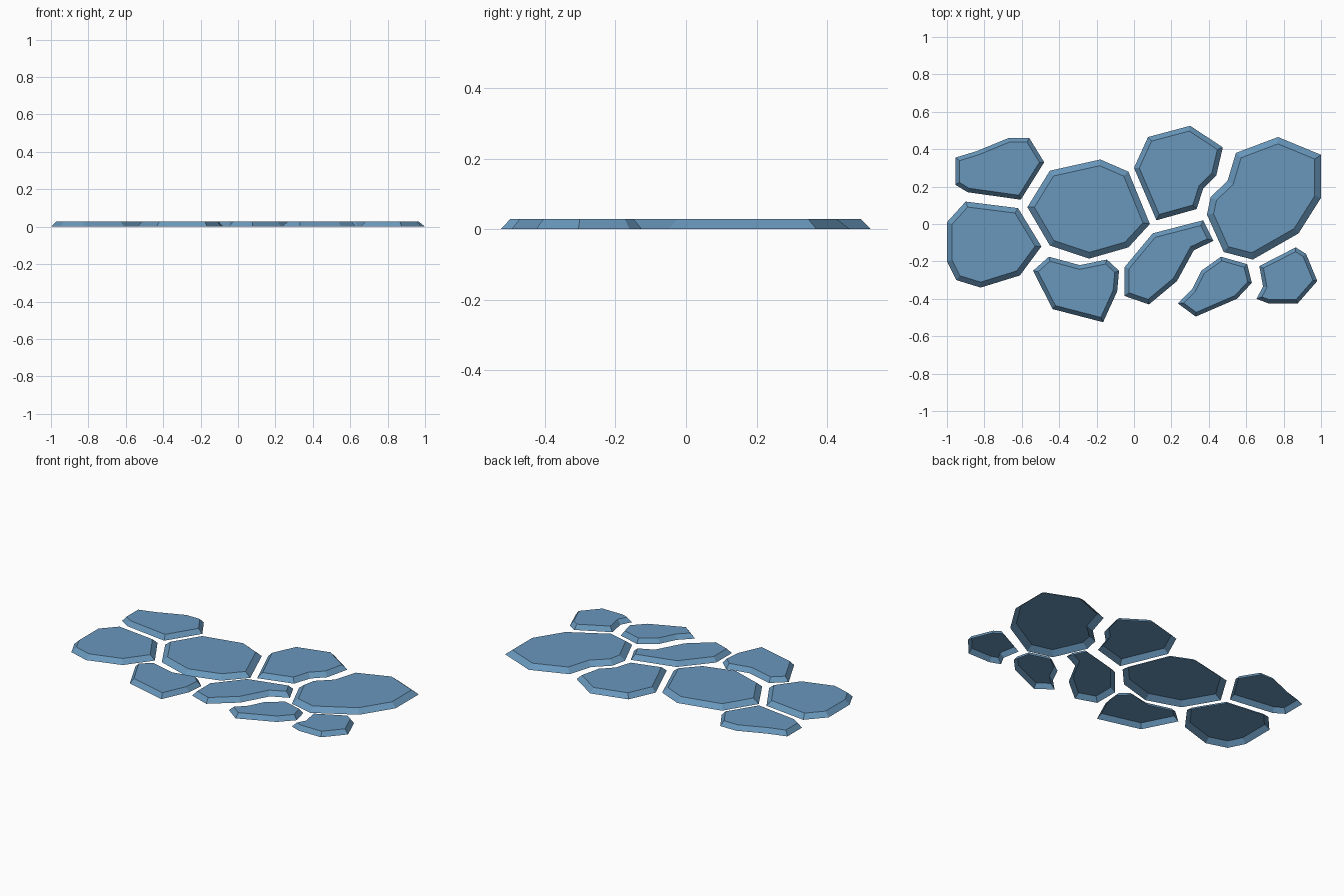
import bpy
from mathutils import Vector

if "Cube" in bpy.data.objects:
    bpy.data.objects.remove(bpy.data.objects["Cube"])

HEIGHT = 0.028

mat = bpy.data.materials.new("slate_blue")
mat.diffuse_color = (0.14, 0.31, 0.50, 1)
mat.use_nodes = True
mat.node_tree.nodes["Principled BSDF"].inputs["Base Color"].default_value = mat.diffuse_color


def inset(pts, d):
    """Mitred inward offset of a clockwise outline."""
    out = []
    n = len(pts)
    for i in range(n):
        a, b, c = (Vector(pts[(i + k) % n]) for k in (-1, 0, 1))
        e1, e2 = (b - a).normalized(), (c - b).normalized()
        n1, n2 = Vector((e1.y, -e1.x)), Vector((e2.y, -e2.x))
        out.append(b + (n1 + n2) * d / (1 + n1.dot(n2)))
    return out


def stone(name, pts, d):
    """Flat-topped slab with sloped sides, open underneath."""
    n = len(pts)
    verts = [(x, y, 0) for x, y in pts] + [(p.x, p.y, HEIGHT) for p in inset(pts, d)]
    faces = [(i, i + n, (i + 1) % n + n, (i + 1) % n)[::-1] for i in range(n)]
    faces.append(tuple(range(2 * n - 1, n - 1, -1)))
    mesh = bpy.data.meshes.new(name)
    mesh.from_pydata(verts, [], faces)
    mesh.materials.append(mat)
    bpy.context.collection.objects.link(bpy.data.objects.new(name, mesh))


# Back row of paving stones
stone("stone_back_left", [(-.955, .355), (-.84, .39), (-.67, .46), (-.56, .46), (-.48, .33),
                          (-.605, .13), (-.89, .17), (-.955, .21)], .022)
stone("stone_back_middle", [(0, .30), (.075, .465), (.30, .525), (.475, .41), (.44, .26),
                            (.37, .19), (.335, .08), (.12, .02)], .026)
stone("stone_back_right", [(.545, .38), (.77, .465), (1, .37), (1, .14), (.88, -.05), (.635, -.19),
                           (.48, -.15), (.39, .05), (.41, .145), (.50, .23)], .034)
# Middle stones
stone("stone_left", [(-1, .01), (-.90, .12), (-.62, .085), (-.495, -.12), (-.61, -.275),
                     (-.82, -.34), (-.95, -.30), (-1, -.20)], .028)
stone("stone_centre", [(-.57, .09), (-.45, .285), (-.18, .345), (-.03, .28), (.085, 0),
                       (-.03, -.125), (-.24, -.185), (-.45, -.115)], .032)
# Front row
stone("stone_front_left", [(-.54, -.25), (-.455, -.175), (-.29, -.22), (-.145, -.19), (-.08, -.25),
                           (-.09, -.36), (-.165, -.525), (-.435, -.455)], .022)
stone("stone_front_middle", [(-.05, -.23), (.10, -.05), (.37, .02), (.425, -.09), (.32, -.14),
                             (.23, -.305), (.08, -.43), (-.05, -.385)], .024)
stone("stone_front_small", [(.235, -.425), (.31, -.35), (.36, -.25), (.465, -.175), (.605, -.215),
                            (.63, -.315), (.55, -.40), (.33, -.495)], .02)
stone("stone_front_right", [(.67, -.225), (.865, -.125), (.92, -.16), (.98, -.305), (.875, -.425),
                            (.72, -.425), (.655, -.40), (.69, -.335)], .02)
